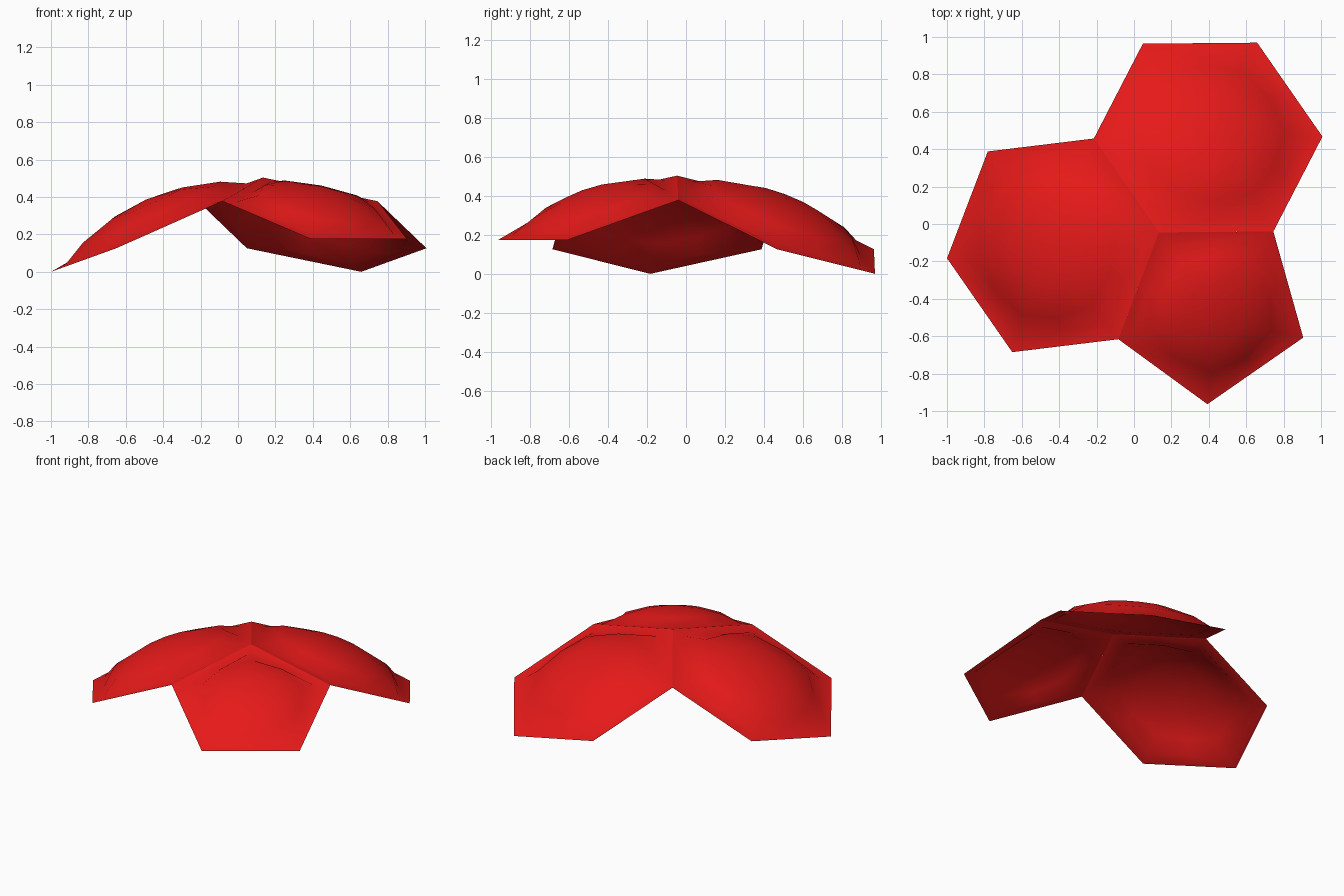
import bpy, bmesh, math
from mathutils import Vector

if "Cube" in bpy.data.objects:
    bpy.data.objects.remove(bpy.data.objects["Cube"])

A = 0.624                      # edge length of the panels
DROP = A / (2 * 2.478)         # depth of neighbouring corners below the shared one
REACH = math.sqrt(A * A - DROP * DROP)

red = bpy.data.materials.new("red")
red.diffuse_color = (0.8, 0.01, 0.01, 1)
red.use_nodes = True
red.node_tree.nodes["Principled BSDF"].inputs["Base Color"].default_value = red.diffuse_color


def neighbour(deg):
    t = math.radians(deg)
    return Vector((REACH * math.cos(t), REACH * math.sin(t), -DROP))


# the three edges that meet at the shared corner (taken as origin)
e1, e2, e3 = neighbour(0.5), neighbour(124.8), neighbour(249.1)
SHIFT = Vector((0.134, -0.045, 4 * DROP))


def panel(name, sides, p, q, inset, height):
    """Puffed polygon panel: flat rim, then a dome rising to its centre."""
    c = (p + q) * (1.0 if sides == 6 else 0.7236)
    u = (-c).normalized()
    n = p.cross(q).normalized()
    if n.z < 0:
        n = -n
    w = n.cross(u)
    R = c.length
    count = sides * 2
    ap = math.cos(math.pi / sides)

    def ring(radius, h, roundness):
        pts = []
        for i in range(count):
            t = 2 * math.pi * i / count
            poly = radius * (ap if i % 2 else 1.0)
            circ = radius * (1 + ap) / 2
            r = poly * (1 - roundness) + circ * roundness
            pts.append(bm.verts.new(SHIFT + c + u * r * math.cos(t) + w * r * math.sin(t) + n * h))
        return pts

    bm = bmesh.new()
    rings = [ring(R, 0, 0),
             ring(R * inset, height * 0.05, 0),
             ring(R * inset * 0.80, height * 0.50, 0.75),
             ring(R * inset * 0.42, height * 0.86, 1)]
    for a, b in zip(rings, rings[1:]):
        for i in range(count):
            j = (i + 1) % count
            bm.faces.new((a[i], a[j], b[j], b[i]))
    top = bm.verts.new(SHIFT + c + n * height)
    for i in range(count):
        bm.faces.new((rings[-1][i], rings[-1][(i + 1) % count], top))
    me = bpy.data.meshes.new(name)
    bm.to_mesh(me)
    bm.free()
    me.materials.append(red)
    ob = bpy.data.objects.new(name, me)
    bpy.context.collection.objects.link(ob)
    bpy.ops.object.select_all(action='DESELECT')
    ob.select_set(True)
    bpy.context.view_layer.objects.active = ob
    bpy.ops.object.shade_smooth_by_angle(angle=math.radians(40))


# two hexagons and one pentagon around the shared corner
panel("back_hexagon_panel", 6, e1, e2, 0.85, 0.147)
panel("left_hexagon_panel", 6, e2, e3, 0.85, 0.147)
panel("front_pentagon_panel", 5, e3, e1, 0.85, 0.11)
